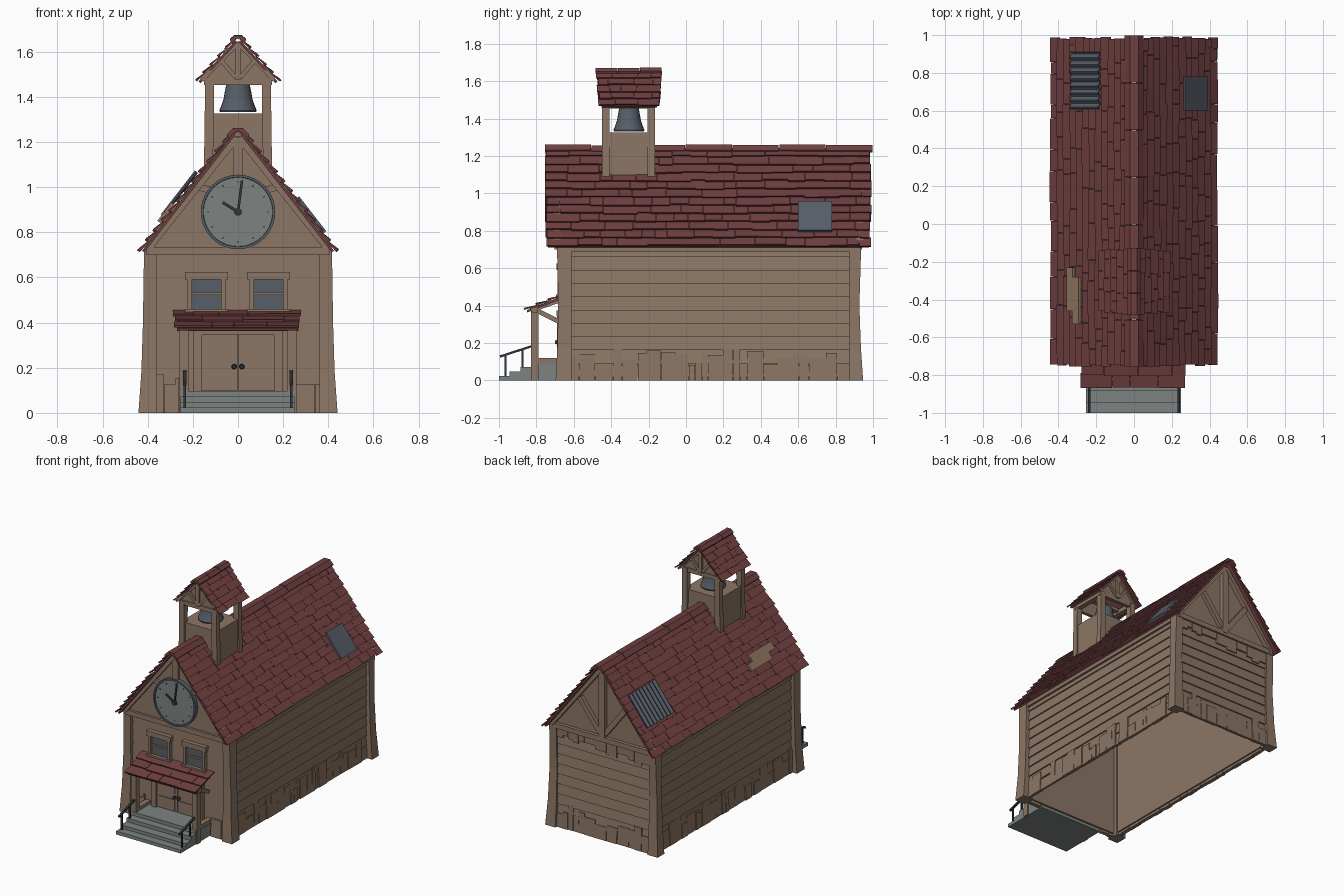
import bpy, bmesh, math, random
from mathutils import Vector

if "Cube" in bpy.data.objects:
    bpy.data.objects.remove(bpy.data.objects["Cube"])

random.seed(7)
R = random.uniform


def material(name, rgb):
    m = bpy.data.materials.new(name)
    m.diffuse_color = (*rgb, 1)
    m.use_nodes = True
    m.node_tree.nodes["Principled BSDF"].inputs["Base Color"].default_value = m.diffuse_color
    return m


WOOD = material("weathered_wood", (0.262, 0.182, 0.130))
ROOF = material("red_shingle", (0.162, 0.050, 0.052))
STONE = material("grey_stone", (0.205, 0.231, 0.223))
METAL = material("blue_grey_metal", (0.095, 0.112, 0.138))
IRON = material("dark_iron", (0.032, 0.038, 0.048))
PATCH = material("pale_patch_wood", (0.30, 0.20, 0.125))


def finish(name, bm, mat, smooth=False):
    bmesh.ops.recalc_face_normals(bm, faces=bm.faces)
    me = bpy.data.meshes.new(name)
    bm.to_mesh(me)
    bm.free()
    me.materials.append(mat)
    ob = bpy.data.objects.new(name, me)
    bpy.context.collection.objects.link(ob)
    if smooth:
        bpy.ops.object.select_all(action='DESELECT')
        ob.select_set(True)
        bpy.context.view_layer.objects.active = ob
        bpy.ops.object.shade_smooth_by_angle(angle=math.radians(40))


def loft(bm, rings):
    vs = [[bm.verts.new(p) for p in r] for r in rings]
    n = len(vs[0])
    for a, b in zip(vs, vs[1:]):
        for i in range(n):
            bm.faces.new((a[i], a[(i + 1) % n], b[(i + 1) % n], b[i]))
    bm.faces.new(vs[0][::-1])
    bm.faces.new(vs[-1])


def box(bm, x0, x1, y0, y1, z0, z1):
    loft(bm, [[(x0, y0, z), (x1, y0, z), (x1, y1, z), (x0, y1, z)] for z in (z0, z1)])


def beam(bm, a, b, w, d, side=(0, 1, 0)):
    # bar from a to b: depth d along "side", width w across it
    a, b, s = Vector(a), Vector(b), Vector(side)
    u = (b - a).cross(s).normalized() * w / 2
    s = s * d / 2
    loft(bm, [[p + u + s, p - u + s, p - u - s, p + u - s] for p in (a, b)])


def circle(r, c, axis, n=32):
    pts = [(r * math.cos(math.tau * i / n), r * math.sin(math.tau * i / n)) for i in range(n)]
    if axis == 'y':
        return [(p, c[1], c[2] + q) for p, q in pts]
    return [(c[0] + p, c[1] + q, c[2]) for p, q in pts]


def prism(bm, f, prof, b0, b1):
    # profile of (a, z) points swept along b, mapped to space by f
    loft(bm, [[f(a, b, z) for a, z in prof] for b in (b0, b1)])


def shingles(bm, f, top, low, b0, b1, rows, th=0.012, wid=(0.06, 0.2)):
    # lapped rows of uneven tiles over a backing slab
    top, low = Vector(top), Vector(low)
    d = (low - top) / rows
    n = Vector((-d.y, d.x)).normalized()
    prism(bm, f, [top, low, low - n * .012, top - n * .012], b0 + .012, b1 - .012)
    for i in range(rows):
        b = b0 + R(-.006, .008)
        while b < b1 - .02:
            e = b + R(*wid)
            if e > b1 - .03:
                e = b1 + R(-.008, .004)
            p, q = top + d * i, top + d * (i + 1.1 + R(-.08, .12))
            h = R(.004, .009)
            prism(bm, f, [p, p + n * .005, q + n * (h + th), q + n * h], b, e - .002)
            b = e


def ridge(bm, x, z, drop, b0, b1, parts):
    for i in range(parts):
        y0, y1 = b0 + (b1 - b0) * i / parts, b0 + (b1 - b0) * (i + 1) / parts
        k = R(-.003, .003)
        prof = [(-x, z - drop), (-x * .45, z - drop * .15), (x * .45, z - drop * .15), (x, z - drop),
                (x * .85, z - drop - .012), (0, z - .016), (-x * .85, z - drop - .012)]
        prism(bm, lambda a, b, c: (a, b, c + k), prof, y0, y1 - .003)


# Main roof
bm = bmesh.new()
for s in (-1, 1):
    shingles(bm, lambda a, b, z: (s * a, b, z), (.02, 1.24), (.425, .718), -.75, .99, 12)
ridge(bm, .05, 1.265, .035, -.755, 1.0, 7)
finish("main_roof", bm, ROOF)

# Clapboard walls on all four sides
SIDE = [lambda a, b, z, s=s: (s * a, b, z) for s in (-1, 1)]
FRONT = lambda a, b, z: (b, -a, z)
BACK = lambda a, b, z: (b, a, z)
bm = bmesh.new()
walls = [(SIDE[0], .39, -.65, .91), (SIDE[1], .39, -.65, .91), (FRONT, .66, -.38, .38), (BACK, .915, -.38, .38)]
for f, a, b0, b1 in walls:
    for i in range(10):
        z, t = .02 + i * .071, .02 + (i + 1) * .071
        o = .004 if f is FRONT else .011
        prism(bm, f, [(a - .02, z), (a + o - .002, z), (a, t), (a - .02, t)], b0, b1)
finish("clapboard_walls", bm, WOOD)

# Uneven base boards, and hanging frieze boards at the back
bm = bmesh.new()
for f, a, b0, b1 in [walls[0], walls[1], (FRONT, .66, .26, .38), (FRONT, .66, -.38, -.26), walls[3]]:
    b = b0
    while b < b1:
        e = min(b + R(.03, .1), b1)
        o = R(.009, .018)
        prism(bm, f, [(a - .01, R(0, .006)), (a + o, 0), (a + o - .003, k := R(.08, .175)), (a - .01, k)], b, e - .002)
        if f is BACK:
            prism(bm, f, [(a, k := R(.6, .66)), (a + .014, k), (a + .014, .72), (a, .72)], b, e - .002)
        b = e
finish("base_boards", bm, WOOD)

# Flared corner posts
bm = bmesh.new()
for s in (-1, 1):
    for yi, yo in ((-.612, (-.697, -.688, -.683, -.69)), (.872, (.947, .935, .927, .937))):
        loft(bm, [[(s * .362, yi, z), (s * x, yi, z), (s * x, y, z), (s * .362, y, z)]
                  for z, x, y in zip((0, .18, .4, .73), (.441, .428, .421, .416), yo)])
    box(bm, *sorted((s * .37, s * .41)), -.65, .9, .69, .725)     # wall plate
finish("corner_posts", bm, WOOD)

# Gable walls and their timber framing
bm = bmesh.new()
for y0, y1 in ((-.685, -.64), (.89, .915)):
    prism(bm, lambda a, b, z: (a, b, z), [(-.40, .72), (.40, .72), (.01, 1.225), (-.01, 1.225)], y0, y1)
finish("gable_walls", bm, WOOD)
bm = bmesh.new()
for y, zk in ((-.69, 1.0), (.93, .72)):
    beam(bm, (0, y, zk), (0, y, 1.22), .045, .03)
    for s in (-1, 1):
        beam(bm, (s * .405, y, .725), (s * .01, y, 1.222), .04, .036)
    box(bm, -.405, .405, y - .012, y + .012, .70, .735)
for s in (-1, 1):
    beam(bm, (s * .02, .928, .76), (s * .18, .928, .97), .035, .026)
    beam(bm, (s * .1, -.69, .98), (s * .19, -.69, .985 + .02), .03, .02)
finish("gable_framing", bm, WOOD)

# Clock
bm = bmesh.new()
loft(bm, [circle(r, (0, y, .89), 'y', 40) for r, y in ((.165, -.66), (.165, -.715), (.154, -.715), (.152, -.70))])
finish("clock_rim", bm, METAL)
bm = bmesh.new()
loft(bm, [circle(.153, (0, y, .89), 'y', 40) for y in (-.69, -.706)])
finish("clock_face", bm, STONE)
bm = bmesh.new()
for i in range(12):
    t = math.tau * i / 12
    c, s = math.sin(t), math.cos(t)
    beam(bm, (c * .128, -.707, .89 + s * .128), (c * .138, -.707, .89 + s * .138), .005, .004)
beam(bm, (0, -.711, .89), (.018, -.711, 1.03), .011, .006)
beam(bm, (0, -.711, .89), (-.068, -.711, .932), .013, .006)
loft(bm, [circle(.017, (0, y, .89), 'y', 14) for y in (-.70, -.718)])
finish("clock_hands", bm, IRON)

# Windows: glass plates with frames
glass, bm = bmesh.new(), bmesh.new()
for c in (-.14, .135):
    box(glass, c - .068, c + .068, -.672, -.664, .46, .59)
    for s in (-1, 1):
        box(bm, *sorted((c + s * .064, c + s * .085)), -.688, -.66, .45, .61)
    box(bm, c - .095, c + .095, -.692, -.66, .59, .625)
    box(bm, c - .095, c + .095, -.696, -.66, .437, .46)
    box(bm, c - .066, c + .066, -.68, -.66, .521, .533)
finish("window_glass", glass, METAL)
finish("window_frames", bm, WOOD)

# Double door with raised panels and knobs
bm = bmesh.new()
for s in (-1, 1):
    box(bm, *sorted((s * .002, s * .16)), -.676, -.655, .1, .345)
    for z0, z1 in ((.105, .185), (.225, .33)):
        box(bm, *sorted((s * .02, s * .142)), -.682, -.67, z0, z1)
    box(bm, *sorted((s * .16, s * .2)), -.69, -.655, .09, .37)
box(bm, -.2, .2, -.692, -.655, .345, .375)
finish("double_door", bm, WOOD)
bm = bmesh.new()
for s in (-1, 1):
    loft(bm, [[(x + s * .017, y, z) for x, y, z in circle(r, (0, y, .205), 'y', 12)]
              for r, y in ((.006, -.67), (.012, -.69), (.008, -.70))])
finish("door_knobs", bm, IRON)

# Porch: roof, posts, braces
bm = bmesh.new()
shingles(bm, FRONT, (.66, .452), (.852, .375), -.283, .278, 3, .01)
finish("porch_roof", bm, ROOF)
bm = bmesh.new()
for s in (-1, 1):
    box(bm, s * .24 - .02, s * .24 + .02, -.828, -.788, .0, .385)
    box(bm, s * .24 - .018, s * .24 + .018, -.79, -.66, .09, .12)
    beam(bm, (s * .24, -.80, .375), (s * .24, -.68, .315), .025, .025, (1, 0, 0))
    beam(bm, (s * .24, -.83, .375), (s * .24, -.66, .435), .025, .03, (1, 0, 0))
box(bm, -.27, .27, -.826, -.79, .362, .39)
finish("porch_frame", bm, WOOD)

# Stone steps and iron handrails
bm = bmesh.new()
for y, z in ((-1, .024), (-.945, .047), (-.885, .073), (-.83, .098)):
    box(bm, -.255, .25, y, -.655, 0, z)
finish("stone_steps", bm, STONE)
bm = bmesh.new()
for s in (-1, 1):
    x = s * .236
    for y, z0, z1 in ((-.965, .02, .135), (-.875, .05, .165)):
        box(bm, x - .005, x + .005, y - .005, y + .005, z0, z1)
    beam(bm, (x, -.995, .128), (x, -.825, .183), .012, .014, (1, 0, 0))
finish("handrails", bm, IRON)

# Bell tower: boarded base, posts, gables
YF, YB = -.435, -.18
bm = bmesh.new()
prism(bm, lambda a, b, z: (a, b, z), [(-.14, 1.08), (.14, 1.08), (.14, 1.325), (-.14, 1.325)], YF, YB)
for s in (-1, 1):
    for y in (YF + .005, YB - .005):
        loft(bm, [[(s * .128 + i * .02 + s * k, y + j * .02, z) for i, j in ((-1, -1), (1, -1), (1, 1), (-1, 1))]
                  for z, k in ((1.06, .004), (1.25, 0), (1.48, -.002))])
    box(bm, s * .128 - .018, s * .128 + .018, YF, YB, 1.455, 1.485)
for y in (YF, YB):
    box(bm, -.15, .15, y - .012, y + .012, 1.452, 1.482)
    prism(bm, lambda a, b, z: (a, b, z), [(-.15, 1.475), (.15, 1.475), (.0, 1.645)], y - .006, y + .006)
    k = .012 if y == YB else -.012
    beam(bm, (0, y + k, 1.475), (0, y + k, 1.63), .024, .018)
    for s in (-1, 1):
        beam(bm, (s * .01, y + k, 1.485), (s * .07, y + k, 1.555), .018, .014)
        beam(bm, (s * .16, y + k, 1.475), (0, y + k, 1.64), .022, .018)
finish("bell_tower", bm, WOOD)

bm = bmesh.new()
for s in (-1, 1):
    shingles(bm, lambda a, b, z: (s * a, b + (z - 1.46) * .09 * (1 if b > -.3 else -1), z),
             (.012, 1.65), (.175, 1.468), -.463, -.143, 5, .009, (.05, .13))
ridge(bm, .036, 1.675, .022, -.483, -.127, 3)
finish("tower_roof", bm, ROOF)

# Bell with hollow mouth and hanger
bm = bmesh.new()
bell = ((.03, 1.445), (.045, 1.425), (.072, 1.34), (.08, 1.332), (.083, 1.34), (.076, 1.355), (.064, 1.39),
        (.057, 1.43), (.052, 1.455), (.035, 1.468), (.012, 1.472))
loft(bm, [circle(r, (0, -.305, z), 'z', 24) for r, z in bell])
finish("bell", bm, METAL, True)
bm = bmesh.new()
box(bm, -.13, .13, -.32, -.29, 1.468, 1.49)
finish("bell_hanger", bm, WOOD)


# Roof patches lying on the slope
def on_slope(s):
    n = Vector((.79, .613))
    return lambda a, b, h: (s * (a + n.x * h), b, 1.24 - (a - .02) * 1.289 + n.y * h)


bm = bmesh.new()
prism(bm, on_slope(1), [(.25, .008), (.37, .008), (.37, .026), (.25, .026)], .6, .78)
finish("roof_hatch", bm, METAL)

bm = bmesh.new()
N = 64
hs = [.027 + .006 * math.sin(math.tau * 8 * i / N) for i in range(N + 1)]
for i in range(N):
    y0, y1 = .61 + .3 * i / N, .61 + .3 * (i + 1) / N
    f = on_slope(-1)
    loft(bm, [[f(.165, y, h - .006), f(.315, y, h - .006), f(.315, y, h), f(.165, y, h)]
              for y, h in ((y0, hs[i]), (y1, hs[i + 1]))])
bmesh.ops.remove_doubles(bm, verts=bm.verts, dist=1e-5)
finish("corrugated_patch", bm, METAL)

bm = bmesh.new()
for a0, a1, y0, y1 in ((.303, .335, -.46, -.23), (.272, .305, -.53, -.28)):
    prism(bm, on_slope(-1), [(a0, .01), (a1, .01), (a1, .028), (a0, .028)], y0, y1)
finish("plank_patch", bm, PATCH)
